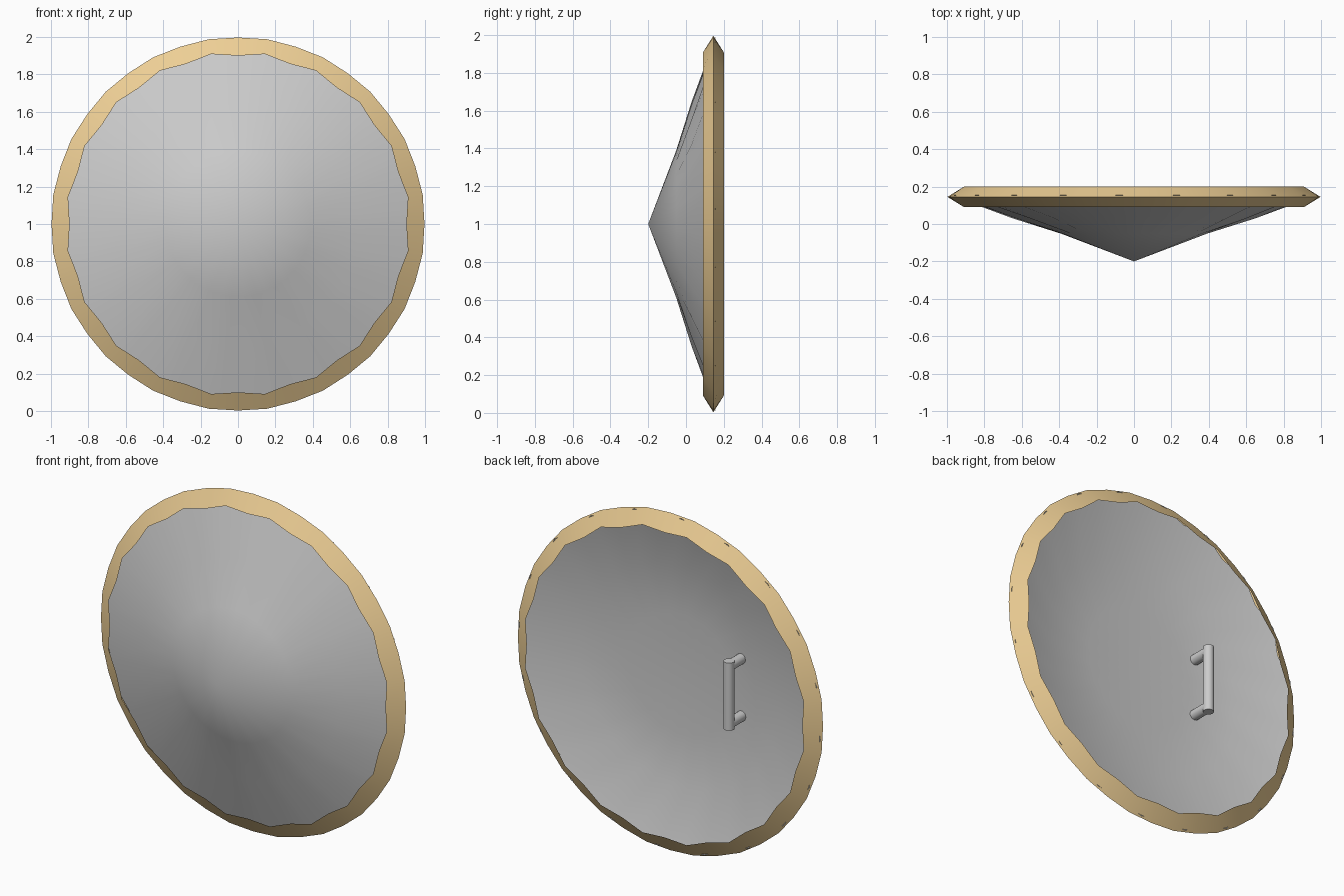
import bpy, bmesh
from math import cos, sin, pi, radians
from mathutils import Vector

if "Cube" in bpy.data.objects:
    bpy.data.objects.remove(bpy.data.objects["Cube"])

CZ = 1.0   # height of the shield centre
N = 40     # segments around

def revolve(name, rings, phase=0.0, tip=None, flip=False):
    """Skin rings of ((r, y) even, (r, y) odd) around the y axis, with optional centre point."""
    bm = bmesh.new()
    loops = []
    for ring in rings:
        loop = []
        for i in range(N):
            r, y = ring[i % 2]
            a = phase + 2 * pi * i / N
            loop.append(bm.verts.new((r * cos(a), y, CZ + r * sin(a))))
        loops.append(loop)
    for a, b in zip(loops, loops[1:]):
        for i in range(N):
            j = (i + 1) % N
            bm.faces.new((a[i], a[j], b[j], b[i]))
    if tip is not None:
        c = bm.verts.new((0, tip, CZ))
        for i in range(N):
            bm.faces.new((c, loops[0][(i + 1) % N], loops[0][i]))
    if flip:
        bmesh.ops.reverse_faces(bm, faces=bm.faces)
    me = bpy.data.meshes.new(name)
    bm.to_mesh(me)
    bm.free()
    me.shade_smooth()
    ob = bpy.data.objects.new(name, me)
    bpy.context.collection.objects.link(ob)
    return ob

def smooth(ob, angle):
    bpy.ops.object.select_all(action='DESELECT')
    ob.select_set(True)
    bpy.context.view_layer.objects.active = ob
    bpy.ops.object.shade_smooth_by_angle(angle=radians(angle))

def rod(name, p, q, r):
    p, q = Vector(p), Vector(q)
    bpy.ops.mesh.primitive_cylinder_add(vertices=16, radius=r, depth=(q - p).length,
                                        location=(p + q) / 2)
    ob = bpy.context.object
    ob.name = name
    ob.rotation_euler = (q - p).to_track_quat('Z', 'Y').to_euler()
    smooth(ob, 40)

# Fluted front cone; its outer corners just poke through the rim
P = radians(4.6)
edge = ((0.99, 0.155), (0.955, 0.145))
revolve("shield_front",
        [((0.39, -0.052), (0.39, -0.05)), ((0.65, 0.03), (0.65, 0.045)), edge],
        P, tip=-0.2, flip=True)

# Shallow dished back
revolve("shield_back",
        [((0.35, 0.035), (0.35, 0.035)), ((0.66, 0.055), (0.64, 0.06)), edge],
        P, tip=0.03)

# V-section rim with a lightly scalloped inner edge
rim = revolve("rim",
              [((0.90, 0.09), (0.92, 0.09)), ((0.997, 0.145), (1.0, 0.145)),
               ((0.90, 0.20), (0.92, 0.20))], flip=True)
smooth(rim, 50)
mat = bpy.data.materials.new("tan_rim")
mat.diffuse_color = (0.85, 0.62, 0.30, 1)
mat.use_nodes = True
mat.node_tree.nodes["Principled BSDF"].inputs["Base Color"].default_value = mat.diffuse_color
rim.data.materials.append(mat)

# Grip on the back
HX, HY = -0.39, 0.155
rod("grip_bar", (HX, HY, 0.83), (HX, HY, 1.23), 0.03)
for label, z in (("lower", 0.86), ("upper", 1.20)):
    rod("grip_post_" + label, (HX, HY + 0.005, z), (HX, 0.03, z), 0.03)
